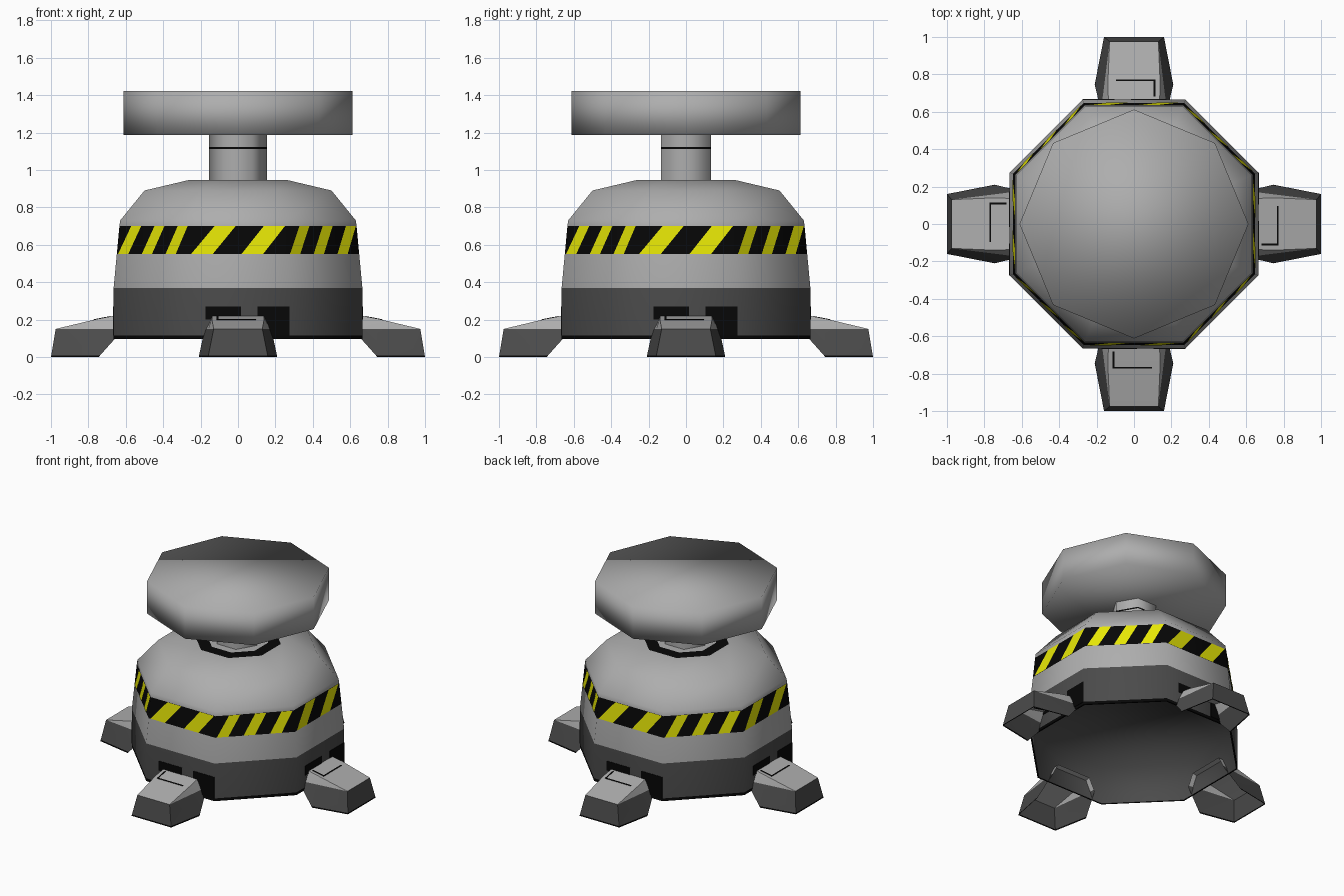
import bpy, bmesh, math
from mathutils import Matrix, Vector

old = bpy.data.objects.get("Cube")
if old:
    bpy.data.objects.remove(old)


def material(name, rgb):
    m = bpy.data.materials.new(name)
    m.use_nodes = True
    m.diffuse_color = (*rgb, 1)
    m.node_tree.nodes["Principled BSDF"].inputs["Base Color"].default_value = (*rgb, 1)
    return m


GREY, DARK, BLACK, YELLOW = range(4)
MATS = [material("light_grey", (0.42, 0.42, 0.42)), material("dark_grey", (0.07, 0.07, 0.07)),
        material("black", (0.002, 0.002, 0.002)), material("hazard_yellow", (0.95, 0.95, 0.002))]


def finish(name, bm, smooth=None, matrix=None):
    """Turn a bmesh into an object, smoothing edges below the given angle."""
    if matrix:
        bm.transform(matrix)
    me = bpy.data.meshes.new(name)
    bm.to_mesh(me)
    bm.free()
    for m in MATS:
        me.materials.append(m)
    ob = bpy.data.objects.new(name, me)
    bpy.context.collection.objects.link(ob)
    if smooth:
        bpy.ops.object.select_all(action='DESELECT')
        ob.select_set(True)
        bpy.context.view_layer.objects.active = ob
        bpy.ops.object.shade_smooth_by_angle(angle=math.radians(smooth))


def ring(sides, radius, z, start):
    return [Vector((radius * math.cos(start + i * math.tau / sides),
                    radius * math.sin(start + i * math.tau / sides), z)) for i in range(sides)]


def loft(sections, colours, caps):
    """Skin matching loops; one colour per span, caps coloured or left open (None)."""
    bm = bmesh.new()
    loops = [[bm.verts.new(p) for p in s] for s in sections]
    for a, b, colour in zip(loops, loops[1:], colours):
        for i in range(len(a)):
            j = (i + 1) % len(a)
            bm.faces.new((a[i], a[j], b[j], b[i])).material_index = colour
    if caps[0] is not None:
        bm.faces.new(loops[0][::-1]).material_index = caps[0]
    if caps[1] is not None:
        bm.faces.new(loops[-1]).material_index = caps[1]
    return bm


def plate(name, centre, size, colour, matrix):
    bm = bmesh.new()
    bmesh.ops.create_cube(bm, size=1, matrix=Matrix.Translation(centre) @ Matrix.Diagonal((*size, 1)))
    for f in bm.faces:
        f.material_index = colour
    finish(name, bm, matrix=matrix)


# Octagonal body: (distance to flat side, height, colour of the span above)
START = math.radians(22.5)
CORNER = 1 / math.cos(START)
BODY = [(0.655, 0.095, BLACK), (0.665, 0.095, BLACK), (0.665, 0.115, DARK), (0.665, 0.37, GREY),
        (0.648, 0.55, BLACK), (0.634, 0.70, GREY), (0.63, 0.73, GREY), (0.50, 0.89, GREY),
        (0.268, 0.945, BLACK), (0.19, 0.947, GREY)]
finish("body", loft([ring(8, r * CORNER, z, START) for r, z, c in BODY],
                    [c for r, z, c in BODY], (None, GREY)), 50)

# Hollow underside, softly shaded, facing inwards
bm = loft([ring(8, 0.655 * CORNER, z, START) for z in (0.095, 0.37)], [DARK], (None, DARK))
bmesh.ops.reverse_faces(bm, faces=bm.faces)
finish("underside_recess", bm, 180)

# Slanted hazard stripes, three on the diagonal sides and two on the others
bm = bmesh.new()
low, high = ring(8, 0.65 * CORNER, 0.551, START), ring(8, 0.636 * CORNER, 0.699, START)
for side in range(8):
    nxt = (side + 1) % 8
    count = 3 if side % 2 == 0 else 2
    for c in range(count):
        corners = [edge[side].lerp(edge[nxt], (c + at) / count)
                   for edge, at in ((low, 0.07), (low, 0.50), (high, 0.95), (high, 0.52))]
        bm.faces.new([bm.verts.new(p) for p in corners]).material_index = YELLOW
finish("hazard_stripes", bm)

# Hexagonal neck with a dark seam
NECK = [0.93, 1.112, 1.122, 1.2]
finish("neck", loft([ring(6, 0.154, z, 0) for z in NECK], [GREY, BLACK, GREY], (GREY, GREY)), 65)

# Eight-sided head disc, softly shaded all over
finish("head_disc", loft([ring(8, 0.612, z, 0) for z in (1.188, 1.422)], [GREY], (GREY, GREY)), 180)


def section(y_low, half_low, z_low, y_high, half_high, z_high):
    return [Vector((-half_low, y_low, z_low)), Vector((half_low, y_low, z_low)),
            Vector((half_high, y_high, z_high)), Vector((-half_high, y_high, z_high))]


for turn, side in enumerate(["back", "left", "front", "right"]):
    spin = Matrix.Rotation(-turn * math.pi / 2, 4, 'Z')

    # Hollow foot: light upper part, dark skirt, black lower edge
    bm = loft([section(1.0, 0.16, 0, 0.975, 0.13, 0.15), section(0.745, 0.21, 0, 0.745, 0.14, 0.205),
               section(0.62, 0.18, 0.14, 0.62, 0.135, 0.228)], [DARK, DARK], (DARK, DARK))
    bmesh.ops.recalc_face_normals(bm, faces=bm.faces)
    under = [f for f in bm.faces if f.normal.z < -0.5 or f.normal.y < -0.9]
    bmesh.ops.delete(bm, geom=under, context='FACES')
    for height in (0.009, 0.15):
        bmesh.ops.bisect_plane(bm, geom=bm.verts[:] + bm.edges[:] + bm.faces[:], dist=0.0005,
                               plane_co=(0, 0, height), plane_no=(0, 0, 1))
    for f in bm.faces:
        z = f.calc_center_median().z
        f.material_index = GREY if z > 0.151 else BLACK if z < 0.009 else DARK
    finish(side + "_foot", bm, 40, spin)

    # Thin bracket line lying on the sloping foot top
    slope = spin @ Matrix.Translation((0, 0.72, 0.2095)) @ Matrix.Rotation(math.radians(-11), 4, 'X')
    plate(side + "_bracket_bar", (0.01, 0.05, 0), (0.21, 0.008, 0.004), BLACK, slope)
    plate(side + "_bracket_arm", (0.11, 0.005, 0), (0.009, 0.09, 0.004), BLACK, slope)

    # Black recess panels either side of the foot joint
    plate(side + "_recess_wide", (-0.19, 0.665, 0.193), (0.17, 0.006, 0.156), BLACK, spin)
    plate(side + "_recess_small", (0.08, 0.665, 0.235), (0.19, 0.006, 0.07), BLACK, spin)
